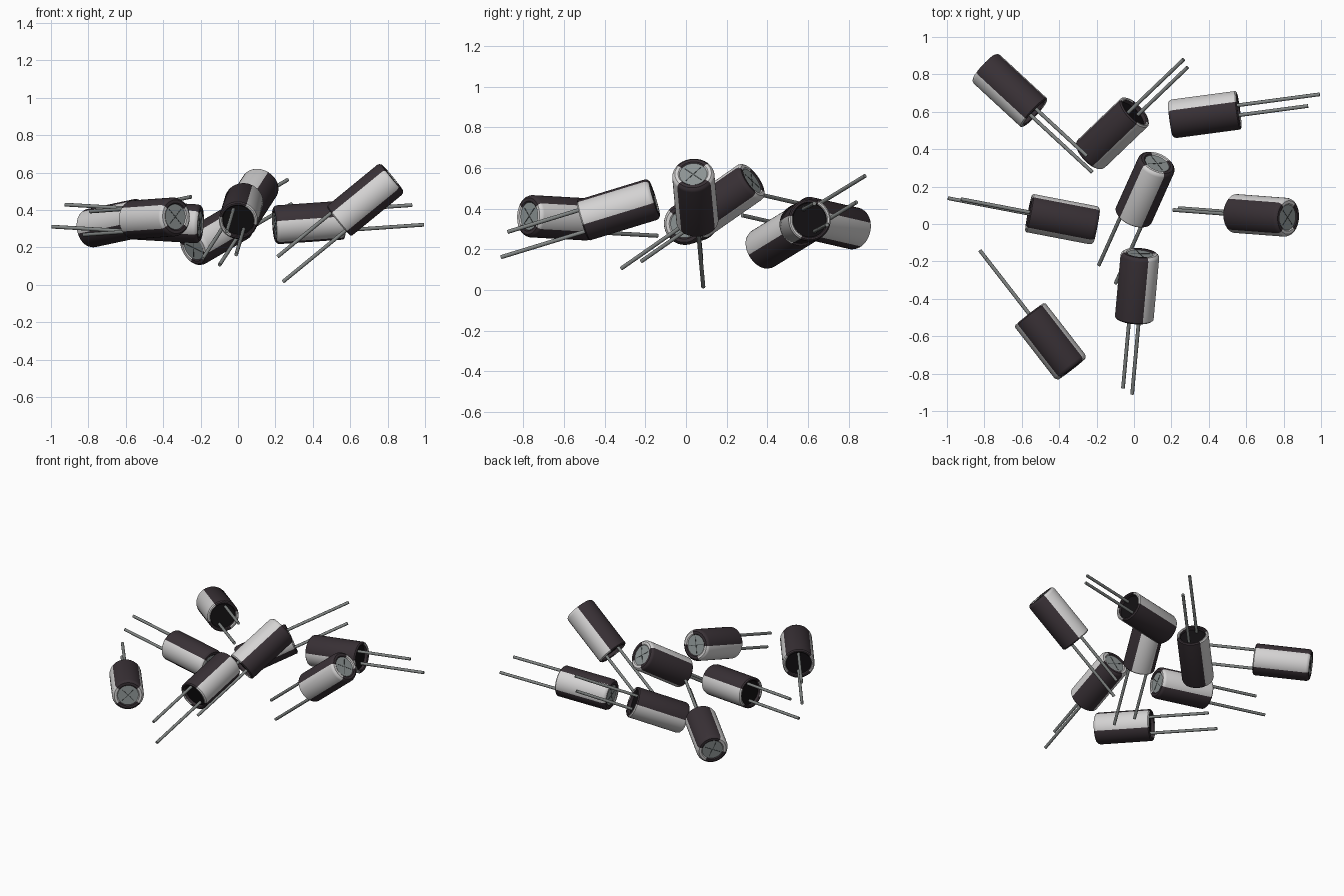
import bpy, bmesh, math
from mathutils import Vector, Matrix

if "Cube" in bpy.data.objects:
    bpy.data.objects.remove(bpy.data.objects["Cube"])

LENGTH, RADIUS, SEGS = 0.37, 0.104, 48


def material(name, rgb):
    m = bpy.data.materials.new(name)
    m.diffuse_color = (*rgb, 1)
    m.use_nodes = True
    m.node_tree.nodes["Principled BSDF"].inputs["Base Color"].default_value = m.diffuse_color
    return m


SLEEVE = material("dark plum sleeve", (0.040, 0.030, 0.036))
STRIPE = material("pale grey stripe", (0.66, 0.65, 0.65))
METAL = material("cap aluminium", (0.27, 0.30, 0.30))
WIRE = material("lead wire", (0.22, 0.235, 0.23))
RUBBER = material("black rubber", (0.006, 0.005, 0.006))
GROOVE = material("vent groove", (0.06, 0.07, 0.07))


def finish(name, bm, mats, frame, smooth=True):
    bmesh.ops.recalc_face_normals(bm, faces=bm.faces)
    me = bpy.data.meshes.new(name)
    bm.to_mesh(me)
    bm.free()
    for m in mats:
        me.materials.append(m)
    ob = bpy.data.objects.new(name, me)
    bpy.context.collection.objects.link(ob)
    ob.matrix_world = frame
    if smooth:
        bpy.ops.object.select_all(action='DESELECT')
        ob.select_set(True)
        bpy.context.view_layer.objects.active = ob
        bpy.ops.object.shade_smooth_by_angle(angle=math.radians(35))
    return ob


def sleeve(frame):
    # Shrink sleeve turned from a profile, rolled over at both ends
    profile = [(0.084, 0.03), (0.084, 0.005), (0.089, 0), (0.097, 0),
               (RADIUS, 0.007), (RADIUS, LENGTH - 0.02), (0.1, LENGTH - 0.008),
               (0.09, LENGTH), (0.074, LENGTH), (0.068, LENGTH - 0.005)]
    bm = bmesh.new()
    rings = []
    for r, z in profile:
        rings.append([bm.verts.new((r * math.cos(2 * math.pi * i / SEGS),
                                    r * math.sin(2 * math.pi * i / SEGS), z))
                      for i in range(SEGS)])
    for k in range(len(rings) - 1):
        for i in range(SEGS):
            j = (i + 1) % SEGS
            f = bm.faces.new((rings[k][i], rings[k][j],
                              rings[k + 1][j], rings[k + 1][i]))
            # Two opposite stripes, on the sides between the leads
            c = f.calc_center_median()
            angle = math.degrees(math.atan2(abs(c.y), abs(c.x)))
            f.material_index = 1 if k > 0 and angle > 90 - 37.5 else 0
    ob = finish("sleeve", bm, [SLEEVE, STRIPE], frame)
    # The profile is open at the ends, so make sure it faces outwards
    side = max(ob.data.polygons, key=lambda p: p.area)
    if side.normal.dot(Vector((side.center.x, side.center.y, 0))) < 0:
        ob.data.flip_normals()


def rod(name, mat, frame, x, z0, z1, radius, segs):
    bm = bmesh.new()
    bmesh.ops.create_cone(bm, cap_ends=True, segments=segs, radius1=radius,
                          radius2=radius, depth=z1 - z0,
                          matrix=Matrix.Translation((x, 0, (z0 + z1) / 2)))
    finish(name, bm, [mat], frame)


def vent_cross(frame):
    # Thin crossed score lines on the metal cap
    bm = bmesh.new()
    for a in (45, -45):
        bmesh.ops.create_cube(bm, size=1, matrix=(
            Matrix.Translation((0, 0, LENGTH - 0.005))
            @ Matrix.Rotation(math.radians(a), 4, 'Z')
            @ Matrix.Diagonal((0.11, 0.004, 0.003, 1))))
    finish("vent_cross", bm, [GROOVE], frame, smooth=False)


def capacitor(cap, long_end, short_end):
    cap, le, se = Vector(cap), Vector(long_end), Vector(short_end)
    axis = (cap - (le + se) / 2).normalized()
    side = le - se
    side = (side - axis * side.dot(axis)).normalized()
    across = axis.cross(side)
    frame = Matrix((side, across, axis)).transposed().to_4x4()
    frame.translation = cap - axis * LENGTH
    sleeve(frame)
    rod("metal_cap", METAL, frame, 0, LENGTH - 0.03, LENGTH - 0.005, 0.07, SEGS)
    rod("rubber_bung", RUBBER, frame, 0, 0.025, 0.06, 0.09, SEGS)
    vent_cross(frame)
    rod("long_lead", WIRE, frame, 0.061, -0.437, 0.04, 0.01, 12)
    rod("short_lead", WIRE, frame, -0.061, -0.374, 0.04, 0.01, 12)


# Cap centre, long lead tip, short lead tip
PLACES = [
    ((-0.80, 0.84, 0.30), (-0.23, 0.283, 0.365), (-0.257, 0.369, 0.47)),
    ((-0.24, 0.365, 0.195), (0.278, 0.893, 0.571), (0.30, 0.85, 0.438)),
    ((0.195, 0.56, 0.32), (1.0, 0.695, 0.32), (0.936, 0.631, 0.428)),
    ((0.125, 0.328, 0.54), (-0.10, -0.32, 0.105), (-0.19, -0.225, 0.138)),
    ((-0.20, -0.01, 0.325), (-1.0, 0.139, 0.31), (-0.93, 0.134, 0.43)),
    ((0.825, 0.035, 0.573), (0.24, 0.085, 0.015), (0.21, 0.075, 0.15)),
    ((0.033, -0.155, 0.45), (-0.01, -0.91, 0.162), (-0.059, -0.88, 0.285)),
    ((-0.332, -0.775, 0.364), (-0.825, -0.14, 0.267), (-0.79, -0.185, 0.392)),
]
for place in PLACES:
    capacitor(*place)
